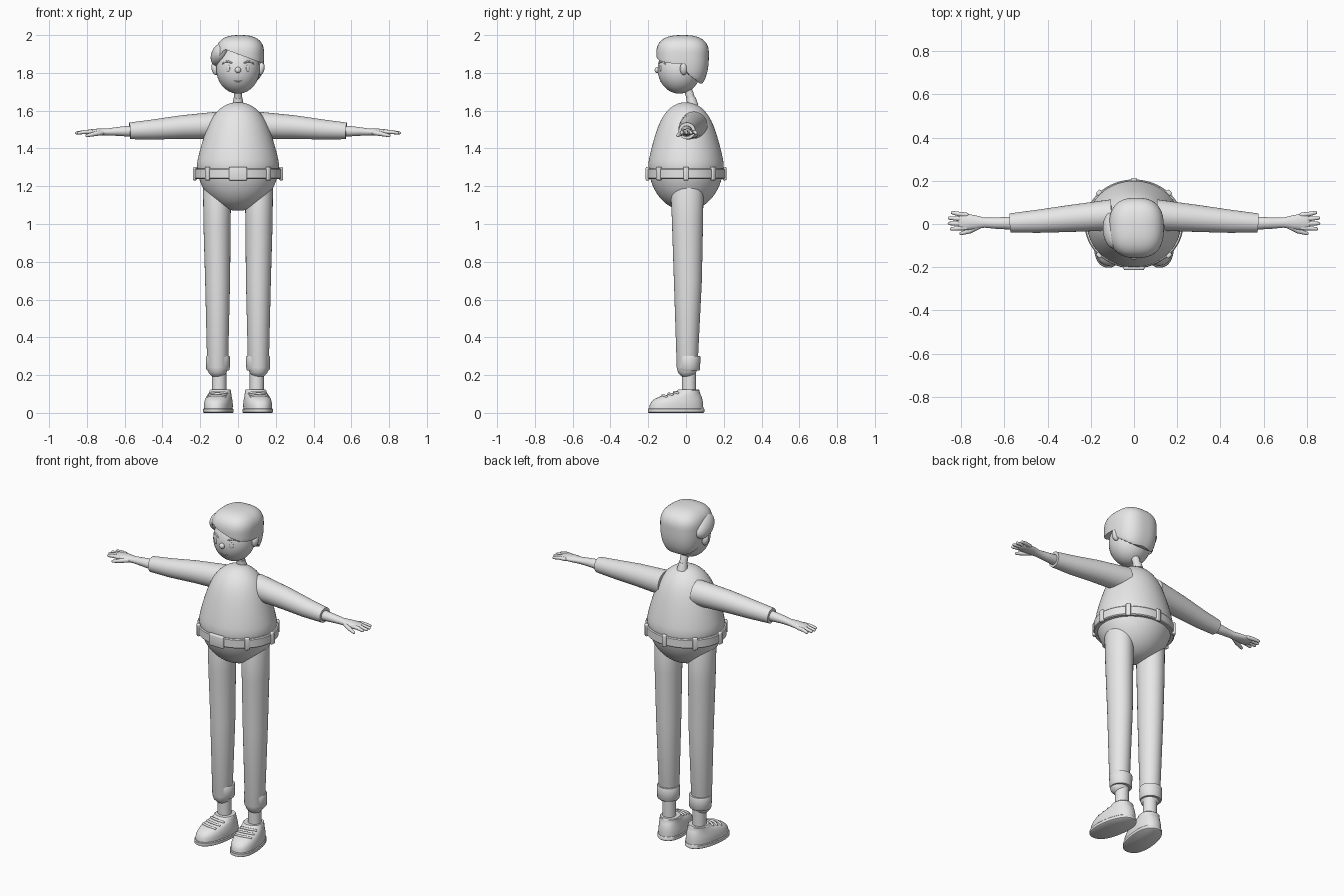
import bpy, bmesh
from math import sin, cos, pi, radians, sqrt
from mathutils import Vector, Matrix

if "Cube" in bpy.data.objects:
    bpy.data.objects.remove(bpy.data.objects["Cube"])

GREY = (0.8, 0.8, 0.8, 1)
clay = bpy.data.materials.new("plain grey")
clay.use_nodes = True
clay.diffuse_color = GREY
clay.node_tree.nodes["Principled BSDF"].inputs["Base Color"].default_value = GREY


def finish(name, bm, matrix=None):
    if matrix:
        bm.transform(matrix)
    bmesh.ops.recalc_face_normals(bm, faces=bm.faces)
    mesh = bpy.data.meshes.new(name)
    bm.to_mesh(mesh)
    bm.free()
    mesh.materials.append(clay)
    obj = bpy.data.objects.new(name, mesh)
    bpy.context.collection.objects.link(obj)
    bpy.ops.object.select_all(action='DESELECT')
    obj.select_set(True)
    bpy.context.view_layer.objects.active = obj
    bpy.ops.object.shade_smooth_by_angle(angle=radians(40))
    return obj


def loft(name, rings, matrix=None):
    """Skin a list of equal point rings and close both ends."""
    bm = bmesh.new()
    loops = [[bm.verts.new(p) for p in ring] for ring in rings]
    n = len(loops[0])
    for a, b in zip(loops, loops[1:]):
        for i in range(n):
            j = (i + 1) % n
            bm.faces.new((a[i], a[j], b[j], b[i]))
    bm.faces.new(loops[0])
    bm.faces.new(loops[-1])
    return finish(name, bm, matrix)


def sweep(name, pts, radii, rounded=True, n=24, matrix=None):
    """Tube along a path; each radius is a number or a (side, up) pair."""
    pts = [Vector(p) for p in pts]
    radii = [r if isinstance(r, tuple) else (r, r) for r in radii]
    rings = []

    def ring(p, t, ru, rv):
        ref = Vector((0, 0, 1)) if abs(t.z) < 0.8 else Vector((0, 1, 0))
        u = t.cross(ref).normalized()
        v = u.cross(t)
        rings.append([p + u * ru * cos(2 * pi * i / n) + v * rv * sin(2 * pi * i / n)
                      for i in range(n)])

    last = len(pts) - 1
    for k, (p, (ru, rv)) in enumerate(zip(pts, radii)):
        t = (pts[min(k + 1, last)] - pts[max(k - 1, 0)]).normalized()
        steps = [0]
        if rounded and k == 0:
            steps = [-80, -55, -30, 0]
        elif rounded and k == last:
            steps = [0, 30, 55, 80]
        for a in map(radians, steps):
            ring(p + t * min(ru, rv) * sin(a), t, ru * cos(a), rv * cos(a))
    return loft(name, rings, matrix)


def ellipsoid(name, loc, size, rot=None):
    bm = bmesh.new()
    bmesh.ops.create_uvsphere(bm, u_segments=40, v_segments=24, radius=1)
    m = Matrix.Translation(loc) @ (rot or Matrix()) @ Matrix.Diagonal((*size, 1))
    return finish(name, bm, m)


def rounded_box(name, loc, size, angle=0, bevel=0.006):
    bm = bmesh.new()
    bmesh.ops.create_cube(bm, size=1, matrix=Matrix.Diagonal((*size, 1)))
    bmesh.ops.bevel(bm, geom=bm.edges[:], offset=bevel, segments=3, profile=0.5, affect='EDGES')
    return finish(name, bm, Matrix.Translation(loc) @ Matrix.Rotation(angle, 4, 'Z'))


def oval(z, rx, ry, cy=0, n=64, power=1.0):
    """Horizontal oval ring; a power under one makes it boxier."""
    def f(c):
        return abs(c) ** power * (1 if c >= 0 else -1)
    return [Vector((rx * f(cos(2 * pi * i / n)), cy + ry * f(sin(2 * pi * i / n)), z))
            for i in range(n)]


# Egg-shaped torso
rings = []
for k in range(1, 40):
    a = pi * k / 40
    h = -cos(a)
    z = 1.32 + h * (0.325 if h > 0 else 0.25)
    r = 0.217 * sin(a) * (1 - 0.08 * sin(pi * max(h, 0)))
    rings.append(oval(z, r, r * 0.92))
loft("torso", rings)

# Belt, belt loops and buckle
belt = [(1.238, 0.195), (1.238, 0.224), (1.243, 0.229),
        (1.289, 0.229), (1.294, 0.224), (1.294, 0.195)]
loft("belt", [oval(z, r, r * 0.9) for z, r in belt])
for k in range(1, 8):
    a = -pi / 2 + k * pi / 4
    rounded_box("belt_loop", (0.228 * cos(a), 0.204 * sin(a), 1.267), (0.02, 0.028, 0.072), a)
rounded_box("buckle", (0, -0.203, 1.266), (0.096, 0.022, 0.072), 0, 0.008)

# Neck
sweep("neck_collar", [(0, 0.036, 1.625), (0, 0.026, 1.668)], [0.03, 0.024], False)
sweep("neck", [(0, 0.035, 1.63), (0, 0.018, 1.69), (0, -0.01, 1.76)], [0.022] * 3, False)

# Head
HEAD, HR = Vector((0, -0.035, 1.82)), Vector((0.115, 0.115, 0.13))
ellipsoid("head", HEAD, HR)


def face_point(x, z, out=0.0):
    q = 1 - (x / HR.x) ** 2 - ((z - HEAD.z) / HR.z) ** 2
    return Vector((x, HEAD.y - HR.y * sqrt(q) - out, z))


ellipsoid("nose", face_point(0, 1.815, 0.002), (0.016, 0.014, 0.016))
sweep("mouth", [face_point(x, 1.755 + 6 * x * x) for x in (-0.02, -0.01, 0, 0.01, 0.02)],
      [0.0025] * 5, n=8)

for s in (1, -1):
    turn = Matrix.Rotation(s * radians(26), 4, 'Z')
    ellipsoid("eye", face_point(s * 0.053, 1.825), (0.011, 0.004, 0.018), turn)
    brow = [(0.034, 1.853), (0.052, 1.861), (0.068, 1.859), (0.083, 1.848)]
    sweep("eyebrow", [face_point(s * x, z) for x, z in brow], [0.004, 0.005, 0.005, 0.003], n=10)
    ellipsoid("ear", (s * 0.122, -0.012, 1.822), (0.018, 0.02, 0.034),
              Matrix.Rotation(s * radians(12), 4, 'Y'))


# Hair: boxy rounded cap trimmed along a slanting hairline
def hairline(x, y):
    front = 1.925 - 0.37 * (x + 0.07) if x > -0.07 else 1.925 + 1.2 * (x + 0.07)
    if y < -0.02:
        return front
    if y < 0.015:
        k = (y + 0.02) / 0.035
        return front + (1.79 - front) * k * k * (3 - 2 * k)
    return max(1.745, 1.79 - 0.8 * (y - 0.015))


bm = bmesh.new()
bmesh.ops.create_uvsphere(bm, u_segments=72, v_segments=48, radius=1)
for v in bm.verts:
    d = v.co * sum(abs(c) ** 2.6 for c in v.co) ** (-1 / 2.6)
    x, y = 0.011 + 0.127 * d.x, -0.018 + 0.139 * d.y
    z = 1.9 + d.z * (0.1 if d.z > 0 else 0.2)
    v.co = (x, y, max(z, hairline(x, y)))
finish("hair_cap", bm)
ellipsoid("hair_side_sweep", (-0.098, -0.03, 1.895), (0.044, 0.088, 0.058),
          Matrix.Rotation(radians(20), 4, 'Y') @ Matrix.Rotation(radians(-22), 4, 'X'))

for s in (1, -1):
    side = "left" if s > 0 else "right"
    flip = Matrix.Diagonal((s, 1, 1, 1))

    # Sleeve, hand and fingers
    sweep(side + "_sleeve", [(0.1, 0.042, 1.523), (0.3, 0.025, 1.513), (0.45, 0.012, 1.5),
                             (0.573, 0.005, 1.493)], [0.072, 0.062, 0.053, 0.044], False, 32, flip)
    sweep(side + "_hand", [(0.55, 0.004, 1.492), (0.64, 0.004, 1.49), (0.69, 0.006, 1.487),
                           (0.74, 0.008, 1.487), (0.785, 0.01, 1.486), (0.805, 0.012, 1.486)],
          [0.031, (0.026, 0.023), (0.023, 0.019), (0.033, 0.018), (0.039, 0.015), (0.034, 0.011)],
          True, 24, flip)
    for k, tip in enumerate((0.844, 0.854, 0.853, 0.84)):
        y = -0.018 + 0.02 * k
        sweep(side + "_finger", [(0.775, y, 1.487), (0.81, y * 1.1, 1.487), (tip, y * 1.25, 1.482)],
              [0.0105, 0.0105, 0.008], True, 12, flip)
    sweep(side + "_thumb", [(0.72, -0.01, 1.484), (0.76, -0.032, 1.477), (0.8, -0.044, 1.468)],
          [0.014, 0.012, 0.008], True, 12, flip)

    # Trouser leg with turned-up cuff, and ankle
    sweep(side + "_leg", [(0.108, 0.006, 0.24), (0.108, 0.01, 0.7), (0.111, 0.008, 1.0),
                          (0.111, 0.006, 1.19)],
          [(0.055, 0.055), (0.066, 0.074), (0.072, 0.082), (0.074, 0.087)], True, 32, flip)
    cuff = [(0.225, 0.045), (0.225, 0.058), (0.23, 0.062), (0.296, 0.064), (0.302, 0.061),
            (0.302, 0.05)]
    loft(side + "_cuff", [oval(z, r, r * 0.96, 0.015, 32) for z, r in cuff],
         Matrix.Translation((s * 0.106, 0, 0)))
    sweep(side + "_ankle", [(0.1, 0.016, 0.09), (0.1, 0.016, 0.26)], [0.038, 0.038],
          False, 24, flip)

    # Shoe: sole, upper and laces, toe turned a little outward
    place = Matrix.Translation((s * 0.096, 0, 0)) @ Matrix.Rotation(s * radians(9), 4, 'Z') @ flip

    def shoe_ring(z, front, back, half):
        return oval(z, half, (back - front) / 2, (back + front) / 2, 48, 0.88)

    sole = [(0, -0.198, 0.092, 0.072), (0.004, -0.204, 0.097, 0.077),
            (0.02, -0.204, 0.097, 0.077), (0.024, -0.2, 0.094, 0.073)]
    upper = [(0.022, -0.196, 0.092, 0.072), (0.045, -0.193, 0.091, 0.073),
             (0.06, -0.183, 0.089, 0.071), (0.075, -0.166, 0.086, 0.068),
             (0.088, -0.135, 0.082, 0.064), (0.1, -0.085, 0.076, 0.06),
             (0.108, -0.056, 0.073, 0.057), (0.119, -0.045, 0.072, 0.056),
             (0.123, -0.041, 0.068, 0.052)]
    loft(side + "_sole", [shoe_ring(*r) for r in sole], place)
    loft(side + "_shoe", [shoe_ring(*r) for r in upper], place)
    for y, z in ((-0.125, 0.09), (-0.093, 0.099), (-0.062, 0.108)):
        path = [(x, y + 6 * x * x, z + 0.002 - 3 * x * x) for x in (-0.045, -0.025, 0, 0.025, 0.045)]
        sweep(side + "_lace", path, [0.007] * 5, True, 10, place)
